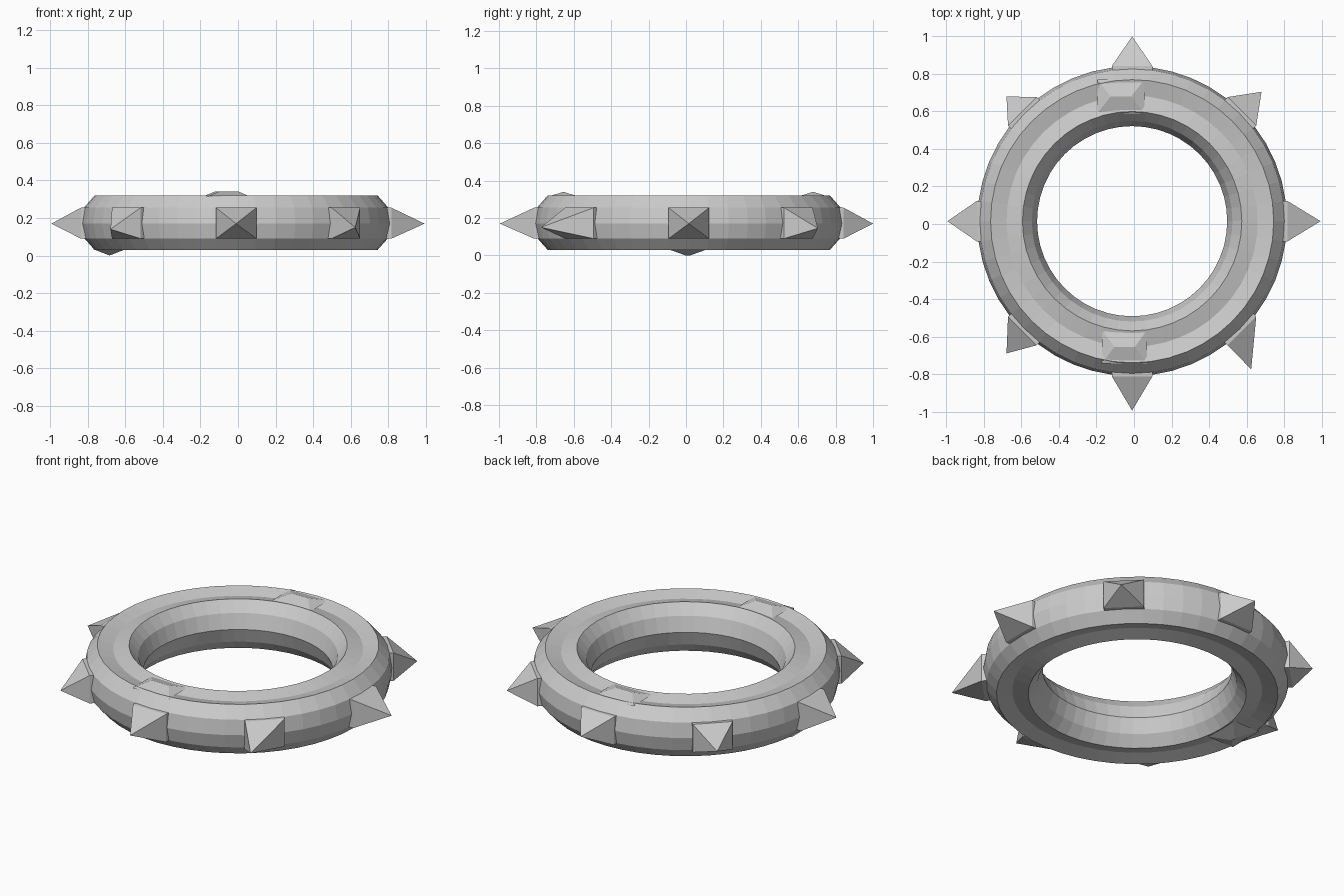
import bpy, bmesh, math
from mathutils import Vector

if "Cube" in bpy.data.objects:
    bpy.data.objects.remove(bpy.data.objects["Cube"])

CX, CY = -0.01, 0.015
SEG = 48


def make(name, verts, faces):
    me = bpy.data.meshes.new(name)
    me.from_pydata([tuple(v) for v in verts], [], faces)
    bm = bmesh.new()
    bm.from_mesh(me)
    bmesh.ops.recalc_face_normals(bm, faces=bm.faces)
    bm.to_mesh(me)
    bm.free()
    ob = bpy.data.objects.new(name, me)
    bpy.context.collection.objects.link(ob)
    return ob


# ring: faceted profile with shallow V grooves on top and bottom, revolved
profile = [(0.755, 0.03), (0.808, 0.09), (0.826, 0.17), (0.812, 0.255), (0.755, 0.32),
           (0.67, 0.298), (0.585, 0.32), (0.535, 0.26), (0.507, 0.175),
           (0.535, 0.09), (0.585, 0.03), (0.67, 0.052)]
n = len(profile)
verts, faces = [], []
for i in range(SEG):
    a = 2 * math.pi * i / SEG
    verts += [(CX + r * math.cos(a), CY + r * math.sin(a), z) for r, z in profile]
    for j in range(n):
        k = (j + 1) % n
        m = (i + 1) % SEG
        faces.append((i * n + j, i * n + k, m * n + k, m * n + j))
make("ring", verts, faces)


# spike: four-sided pyramid sunk into the outer wall
def spike(name, angle, tip):
    a = math.radians(angle)
    out = Vector((math.cos(a), math.sin(a), 0))
    side = Vector((-out.y, out.x, 0))
    c = Vector((CX, CY, 0))
    front = [c + out * 0.828 + side * s * 0.108 + Vector((0, 0, z))
             for s, z in ((-1, 0.09), (1, 0.09), (1, 0.255), (-1, 0.255))]
    back = [p - out * 0.06 for p in front]
    v = front + back + [Vector(tip)]
    f = [(7, 6, 5, 4)]
    for i in range(4):
        k = (i + 1) % 4
        f += [(i, k, 8), (i, i + 4, k + 4, k)]
    make(name, v, f)


tips = [(0.995, 0.015, 0.17), (0.68, 0.705, 0.145), (-0.01, 1.0, 0.17), (-0.68, 0.68, 0.14),
        (-0.995, 0.015, 0.17), (-0.68, -0.69, 0.14), (-0.01, -0.995, 0.17), (0.625, -0.775, 0.15)]
for i, t in enumerate(tips):
    spike(f"spike_{i + 1}", i * 45, t)


# low bumps: hipped tents lying in the grooves, ridge along the ring
def bump(name, x, y, half_l, half_w, ridge, base_z, ridge_z, along_x):
    pts = [(-half_l, -half_w, base_z), (half_l, -half_w, base_z), (half_l, half_w, base_z),
           (-half_l, half_w, base_z), (-ridge, 0, ridge_z), (ridge, 0, ridge_z)]
    v = [(x + p, y + q, z) if along_x else (x + q, y + p, z) for p, q, z in pts]
    make(name, v, [(0, 1, 2, 3), (0, 1, 5, 4), (2, 3, 4, 5), (1, 2, 5), (3, 0, 4)])


bump("top_bump_back", -0.07, 0.68, 0.125, 0.09, 0.055, 0.312, 0.34, True)
bump("top_bump_front", -0.05, -0.655, 0.12, 0.09, 0.055, 0.312, 0.34, True)
bump("bottom_bump", -0.685, 0.01, 0.11, 0.09, 0.012, 0.035, 0.0, False)
